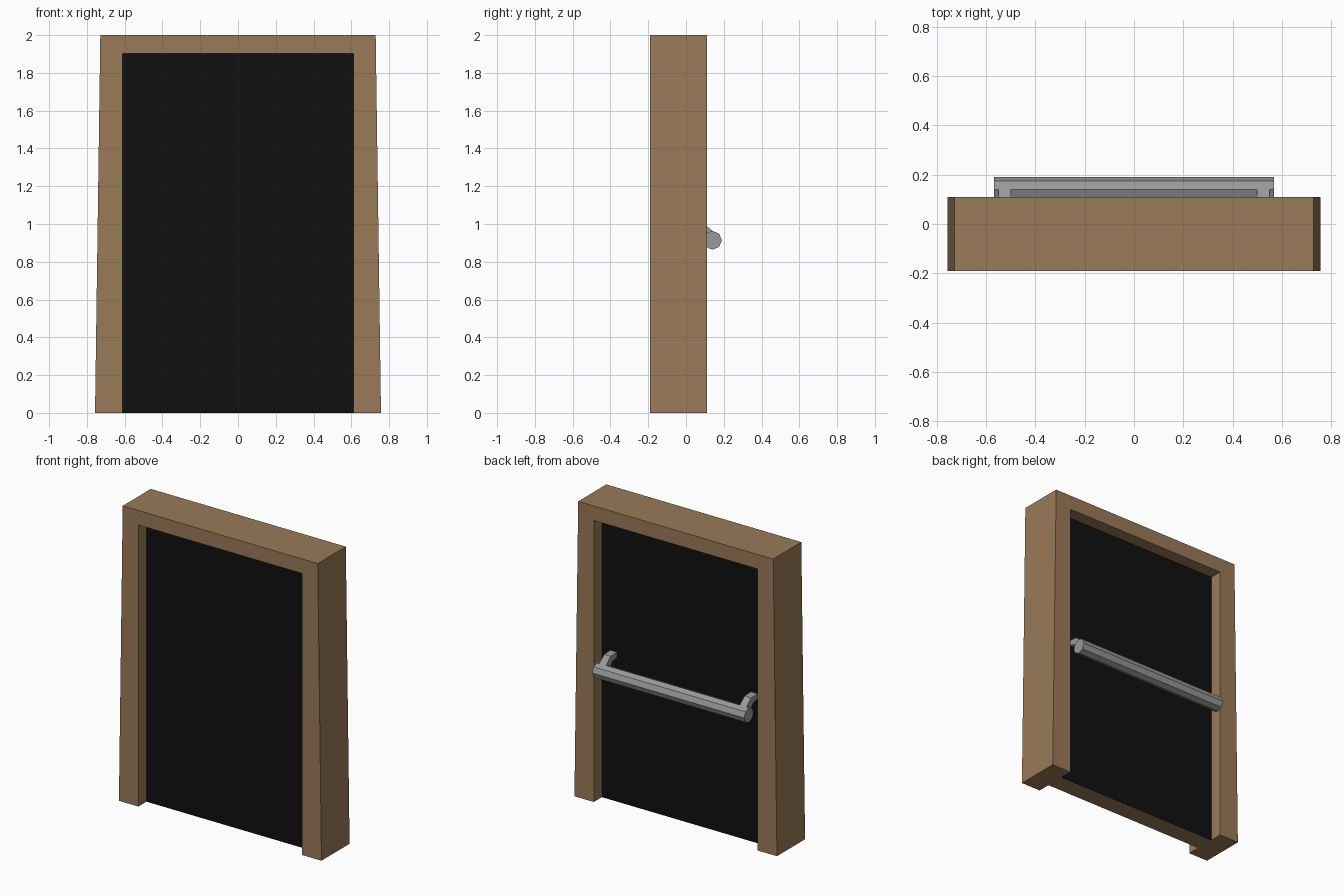
import bpy, bmesh
from math import pi
from mathutils import Matrix

if "Cube" in bpy.data.objects:
    bpy.data.objects.remove(bpy.data.objects["Cube"])


def material(name, rgb):
    m = bpy.data.materials.new(name)
    m.diffuse_color = (*rgb, 1)
    m.use_nodes = True
    m.node_tree.nodes["Principled BSDF"].inputs["Base Color"].default_value = m.diffuse_color
    return m


def add_object(name, bm, *mats):
    bmesh.ops.recalc_face_normals(bm, faces=bm.faces)
    me = bpy.data.meshes.new(name)
    bm.to_mesh(me)
    bm.free()
    for m in mats:
        me.materials.append(m)
    ob = bpy.data.objects.new(name, me)
    bpy.context.collection.objects.link(ob)
    return ob


def prism(points, offset):
    """Extrude a closed outline along an offset vector."""
    bm = bmesh.new()
    face = bm.faces.new([bm.verts.new(p) for p in points])
    geom = bmesh.ops.extrude_face_region(bm, geom=[face], use_keep_orig=True)["geom"]
    verts = [g for g in geom if isinstance(g, bmesh.types.BMVert)]
    bmesh.ops.translate(bm, verts=verts, vec=offset)
    return bm


brown = material("brown", (0.322, 0.197, 0.098))
black = material("black", (0.005, 0.005, 0.005))
metal = material("metal", (0.32, 0.32, 0.32))

FRONT, BACK = -0.19, 0.11            # frame depth
PANEL_FRONT, PANEL_BACK = -0.104, 0.024

# Frame: tapered outside, straight opening, open at the bottom
half = [(0.757, 0), (0.729, 2.0)]
inner = [(0.612, 1.902), (0.612, 0)]
outline = half + [(-x, z) for x, z in reversed(half)]
outline += [(-x, z) for x, z in reversed(inner)] + inner
add_object("door_frame", prism([(x, FRONT, z) for x, z in outline],
                               (0, BACK - FRONT, 0)), brown)

# Door panel: black front and back, brown edges
rect = [(-0.612, 0), (0.612, 0), (0.612, 1.902), (-0.612, 1.902)]
bm = prism([(x, PANEL_FRONT, z) for x, z in rect], (0, PANEL_BACK - PANEL_FRONT, 0))
bm.normal_update()
for f in bm.faces:
    f.material_index = 1 if abs(f.normal.y) > 0.5 else 0
add_object("door_panel", bm, brown, black)

# Octagonal push bar across the back
bm = bmesh.new()
bmesh.ops.create_cone(bm, cap_ends=True, segments=8, radius1=0.05, radius2=0.05,
                      depth=1.136,
                      matrix=Matrix.Translation((0, 0.14, 0.914)) @ Matrix.Rotation(pi / 2, 4, 'Y'))
add_object("push_bar", bm, metal)

# Bent brackets joining the bar to the panel
bracket = [(0.02, 1.01), (0.09, 1.006), (0.14, 0.964), (0.125, 0.92),
           (0.10, 0.92), (0.068, 0.965), (0.02, 0.975)]
for side, x in (("left", -0.55), ("right", 0.50)):
    add_object(side + "_bar_bracket",
               prism([(x, y, z) for y, z in bracket], (0.05, 0, 0)), metal)
